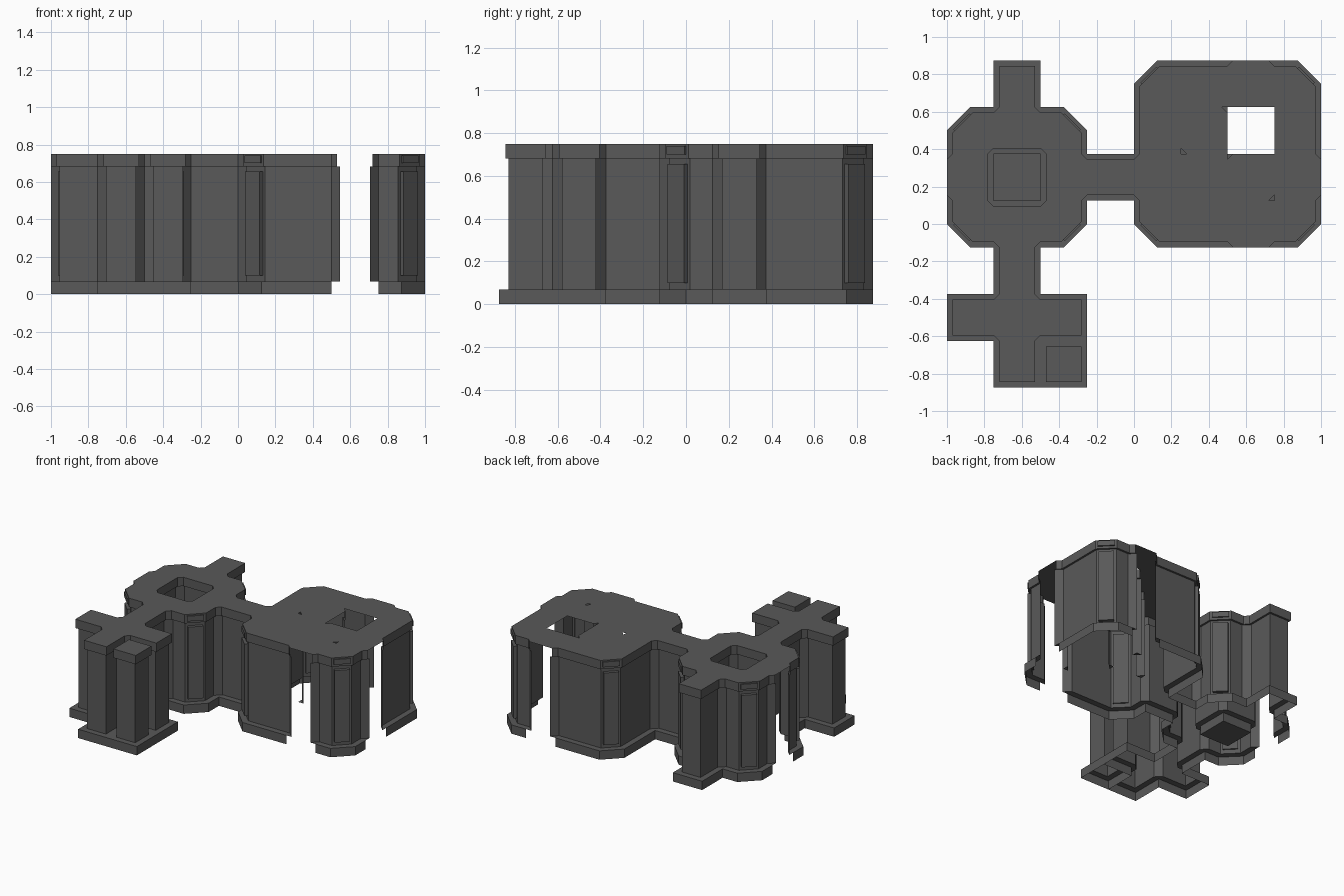
import bpy, bmesh, math
from mathutils import Vector
from mathutils.geometry import tessellate_polygon

if "Cube" in bpy.data.objects:
    bpy.data.objects.remove(bpy.data.objects["Cube"])

stone = bpy.data.materials.new("dark_grey_stone")
stone.diffuse_color = (0.1, 0.1, 0.1, 1)
stone.use_nodes = True
stone.node_tree.nodes["Principled BSDF"].inputs["Base Color"].default_value = stone.diffuse_color

U = 0.125            # plan grid unit
BASE, WALL, CAP = 0.0, 0.045, 0.03      # inset of each band from the plan outline
PROFILE = [(BASE, 0), (BASE, .068), (WALL, .068), (WALL, .682), (CAP, .682), (CAP, .75)]
TOP = 0.75

# Plan outline, anticlockwise (solid on the left); first and last points only aim the open doorway ends
WALLS = {
    "south_wall": [(-9, 1), (-8, 1), (-8, 0), (-7, -1), (-6, -1), (-6, -3), (-8, -3), (-8, -5),
                   (-6, -5), (-6, -7), (-4, -7), (-4, -5), (-2, -5), (-2, -3), (-4, -3), (-4, -1),
                   (-3, -1), (-2, 0), (-2, 1), (0, 1), (0, 0), (1, -1), (4, -1), (4, -2)],
    "southeast_wall": [(6, -2), (6, -1), (7, -1), (8, 0), (8, 1), (9, 1)],
    "northeast_wall": [(9, 3), (8, 3), (8, 6), (7, 7), (6, 7), (6, 8)],
    "north_wall": [(4, 8), (4, 7), (1, 7), (0, 6), (0, 3), (-2, 3), (-2, 4), (-3, 5), (-4, 5),
                   (-4, 7), (-6, 7), (-6, 5), (-7, 5), (-8, 4), (-8, 3), (-9, 3)],
}
PIT = [(-6, 1), (-6, 3), (-4, 3), (-4, 1)]          # clockwise: solid outside
PILLAR = [(-4, -7), (-2, -7), (-2, -5), (-4, -5)]


def finish(name, bm, merge=True):
    if merge:
        bmesh.ops.remove_doubles(bm, verts=bm.verts, dist=1e-5)
    me = bpy.data.meshes.new(name)
    bm.to_mesh(me)
    bm.free()
    me.materials.append(stone)
    ob = bpy.data.objects.new(name, me)
    bpy.context.collection.objects.link(ob)
    return ob


def inset(path, d, closed):
    """Inset to the left: mitred outer corners, bevelled inner corners."""
    p = [Vector(q) * U for q in path]
    n = len(p)
    out = []
    for i in (range(n) if closed else range(1, n - 1)):
        e1 = (p[i] - p[i - 1]).normalized()
        e2 = (p[(i + 1) % n] - p[i]).normalized()
        n1, n2 = Vector((-e1.y, e1.x)), Vector((-e2.y, e2.x))
        if e1.x * e2.y - e1.y * e2.x < 0:
            pair = [p[i] + n1 * d, p[i] + n2 * d]
        else:
            m = p[i] + (n1 + n2) * d / (1 + n1.dot(n2))
            pair = [m, m]
        # open ends keep both bevel points so they reach the doorway edge
        out += pair
    return out


def wall(name, path, closed=False):
    bm = bmesh.new()
    rings = [[bm.verts.new((q.x, q.y, z)) for q in inset(path, d, closed)] for d, z in PROFILE]
    k = len(rings[0])
    for a, b in zip(rings, rings[1:]):
        for i in range(k if closed else k - 1):
            j = (i + 1) % k
            quad = []
            for v in (a[i], a[j], b[j], b[i]):
                if all((v.co - w.co).length > 1e-6 for w in quad):
                    quad.append(v)
            if len(quad) > 2:
                bm.faces.new(quad)
    finish(name, bm)


def clean(loop):
    return [q for i, q in enumerate(loop) if (q - loop[i - 1]).length > 1e-6]


def roof(name, loops):
    loops = [[Vector((q[0], q[1], 0)) for q in l] for l in loops]
    bm = bmesh.new()
    vs = [bm.verts.new((q.x, q.y, TOP)) for l in loops for q in l]
    for t in tessellate_polygon(loops):
        f = bm.faces.new([vs[i] for i in t])
        f.normal_update()
        if f.normal.z < 0:
            f.normal_flip()
    bmesh.ops.dissolve_limit(bm, angle_limit=.01, verts=bm.verts, edges=bm.edges)
    finish(name, bm)


def box_on_edge(bm, mid, e, width, d_out, d_in, z0, z1):
    nrm = Vector((-e.y, e.x))
    c = [mid + e * s * width / 2 + nrm * d for s, d in ((-1, d_out), (1, d_out), (1, d_in), (-1, d_in))]
    lo = [bm.verts.new((q.x, q.y, z0)) for q in c]
    hi = [bm.verts.new((q.x, q.y, z1)) for q in c]
    bm.faces.new(hi)
    bm.faces.new(lo[::-1])
    for i in range(4):
        j = (i + 1) % 4
        bm.faces.new((lo[i], lo[j], hi[j], hi[i]))


# Walls with skirting and cap
for name, path in WALLS.items():
    wall(name, path)
wall("pit_wall", PIT, True)
wall("corner_pillar", PILLAR, True)

# Raised panels on every diagonal corner, one on the wall and one on the cap
bm = bmesh.new()
for path in WALLS.values():
    for a, b in zip(path, path[1:]):
        a, b = Vector(a) * U, Vector(b) * U
        e = (b - a).normalized()
        if abs(abs(e.x) - abs(e.y)) < 1e-4:
            box_on_edge(bm, (a + b) / 2, e, .108, .02, .055, .10, .655)
            box_on_edge(bm, (a + b) / 2, e, .12, .02, .04, .70, .74)
finish("corner_panels", bm, False)

# Roof with pit opening, missing tile and two small corner notches
outer = [q for path in WALLS.values() for q in inset(path, CAP, False)]
c = CAP
tile_gap = [(.5, .375 - c), (.5 + c, .375), (.75, .375), (.75, .625), (.5 - c, .625), (.5, .625 - c)]
notch_a = [(.25, .375), (.25 + c, .375), (.25, .375 + c)]
notch_b = [(.75, .125), (.75, .125 + c), (.75 - c, .125)]
roof("roof", [clean(outer), clean(inset(PIT, CAP, True)), tile_gap, notch_a, notch_b])
roof("pillar_top", [clean(inset(PILLAR, CAP, True))])

# Pit floor
bm = bmesh.new()
bm.faces.new([bm.verts.new((x * U, y * U, 0)) for x, y in PIT[::-1]])
finish("pit_floor", bm)

# Narrow diagonal strips hanging from the roof at lone inner corners
bm = bmesh.new()
for x, y, sx, sy in ((.25, .375, 1, 1), (.75, .125, -1, 1), (.5, .375, 1, -1), (.5, .625, -1, -1)):
    rings = [[bm.verts.new((x + sx * d, y, z)), bm.verts.new((x, y + sy * d, z))]
             for d, z in PROFILE[2:]]
    point = bm.verts.new((x, y, PROFILE[1][1]))
    up = sx * sy > 0
    bm.faces.new([point] + (rings[0] if up else rings[0][::-1]))
    for a, b in zip(rings, rings[1:]):
        q = (a[0], a[1], b[1], b[0])
        bm.faces.new(q[::-1] if up else q)
finish("corner_strips", bm)
